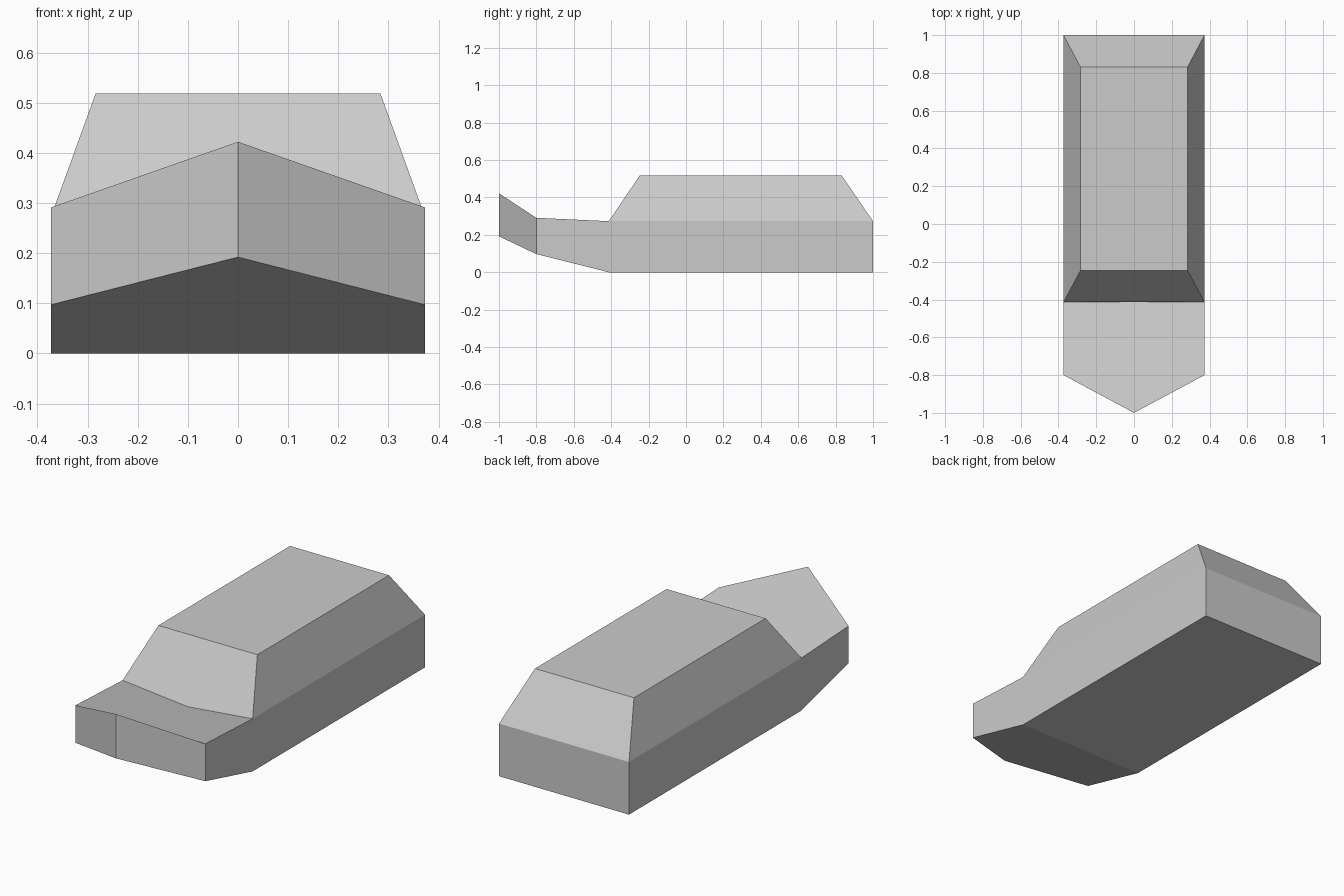
import bpy
import bmesh

if "Cube" in bpy.data.objects:
    bpy.data.objects.remove(bpy.data.objects["Cube"])

W, BOW_Y, WIND_Y, DECK_Z = 0.373, -0.80, -0.413, 0.273

grey = bpy.data.materials.new("light_grey")
grey.diffuse_color = (0.6, 0.6, 0.6, 1)
grey.use_nodes = True
grey.node_tree.nodes["Principled BSDF"].inputs["Base Color"].default_value = grey.diffuse_color

bm = bmesh.new()


def pair(x, y, z):
    """Mirrored left and right corner."""
    return [bm.verts.new((s * x, y, z)) for s in (-1, 1)]


# Lower hull corners, left and right
bot_l, bot_r = pair(W, WIND_Y, 0)
tail_l, tail_r = pair(W, 1, 0)
chin_l, chin_r = pair(W, BOW_Y, 0.097)
# Upper hull corners
nose_l, nose_r = pair(W, BOW_Y, 0.291)
deck_l, deck_r = pair(W, WIND_Y, DECK_Z)
back_l, back_r = pair(W, 1, DECK_Z)
# Roof corners
front_l, front_r = pair(0.284, -0.247, 0.518)
rear_l, rear_r = pair(0.284, 0.832, 0.518)
# Centre line: bow edge and the dip at the foot of the windscreen
tip_low = bm.verts.new((0, -1, 0.192))
tip_top = bm.verts.new((0, -1, 0.422))
dip = bm.verts.new((0, WIND_Y, 0.236))

# Floor, bow underside, foredeck, windscreen, roof, rear panels
for f in ((bot_l, tail_l, tail_r, bot_r),
          (chin_l, bot_l, bot_r, chin_r, tip_low),
          (tip_top, nose_r, deck_r, dip, deck_l, nose_l),
          (dip, deck_r, front_r, front_l, deck_l),
          (front_l, front_r, rear_r, rear_l),
          (rear_l, rear_r, back_r, back_l),
          (back_l, back_r, tail_r, tail_l)):
    bm.faces.new(f)

# Bow cheek, hull side and cabin side on each flank
for chin, nose, bot, deck, tail, back, front, rear in (
        (chin_l, nose_l, bot_l, deck_l, tail_l, back_l, front_l, rear_l),
        (chin_r, nose_r, bot_r, deck_r, tail_r, back_r, front_r, rear_r)):
    bm.faces.new((tip_low, chin, nose, tip_top))
    bm.faces.new((chin, bot, tail, back, deck, nose))
    bm.faces.new((deck, back, rear, front))

bmesh.ops.recalc_face_normals(bm, faces=bm.faces)
mesh = bpy.data.meshes.new("vehicle_body")
bm.to_mesh(mesh)
bm.free()
mesh.materials.append(grey)
bpy.context.collection.objects.link(bpy.data.objects.new("vehicle_body", mesh))
